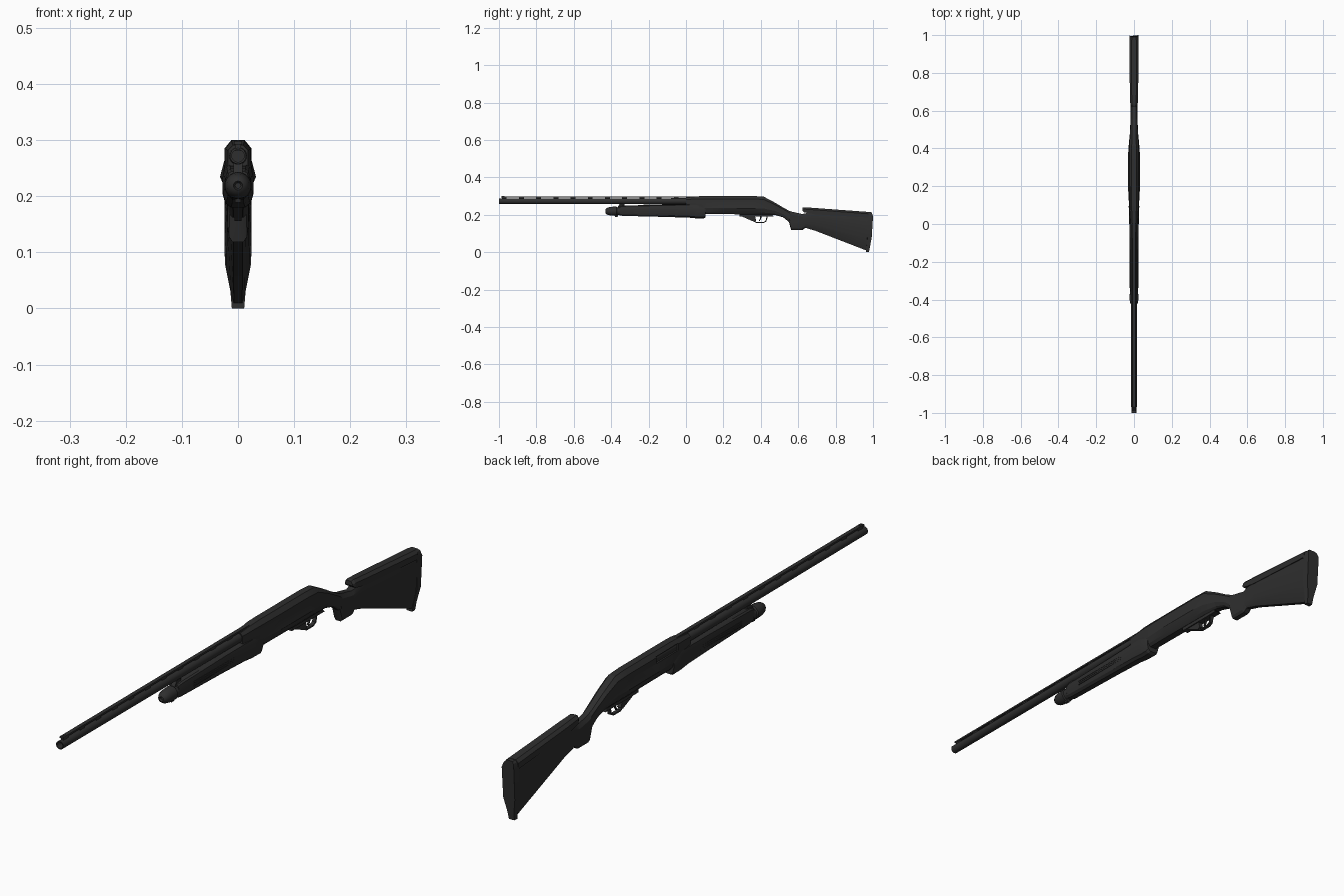
import bpy, bmesh
from math import sin, cos, pi, radians

mat = bpy.data.materials.new("dark_polymer")
mat.diffuse_color = (0.028, 0.028, 0.028, 1)


def build(name, verts, faces, smooth=30):
    bm = bmesh.new()
    vs = [bm.verts.new(v) for v in verts]
    for f in faces:
        bm.faces.new([vs[i] for i in f])
    bmesh.ops.recalc_face_normals(bm, faces=bm.faces)
    me = bpy.data.meshes.new(name)
    bm.to_mesh(me)
    bm.free()
    me.materials.append(mat)
    ob = bpy.data.objects.new(name, me)
    bpy.context.collection.objects.link(ob)
    bpy.ops.object.select_all(action='DESELECT')
    ob.select_set(True)
    bpy.context.view_layer.objects.active = ob
    if smooth:
        bpy.ops.object.shade_smooth_by_angle(angle=radians(smooth))
    return ob


def skin(name, rings, caps=True, closed=False, smooth=30):
    """Join equal-length rings of points into one surface."""
    n, m = len(rings[0]), len(rings)
    faces = []
    for r in range(m if closed else m - 1):
        a, b = r * n, ((r + 1) % m) * n
        faces += [(a + i, a + (i + 1) % n, b + (i + 1) % n, b + i) for i in range(n)]
    if caps and not closed:
        faces += [tuple(range(n)), tuple(range((m - 1) * n, m * n))]
    return build(name, [p for r in rings for p in r], faces, smooth)


def loft(name, stations, smooth=20):
    """Each station: y, then right-hand (halfwidth, z) points from bottom to top; mirrored in x."""
    rings = []
    for y, pts in stations:
        rings.append([(w, y, z) for w, z in pts] + [(-w, y, z) for w, z in reversed(pts)])
    return skin(name, rings, smooth=smooth)


def lathe(name, zc, profile, n=20, closed=False):
    """Turn a (y, radius) profile about an axis along y at height zc."""
    rings = [[(r * cos(2 * pi * i / n), y, zc + r * sin(2 * pi * i / n)) for i in range(n)]
             for y, r in profile]
    return skin(name, rings, closed=closed, smooth=35)


def prism(name, pts, w, x=0, smooth=0):
    """Extrude a (y, z) outline sideways by half-width w."""
    return skin(name, [[(x + s * w, y, z) for y, z in pts] for s in (-1, 1)], smooth=smooth)


def box(name, x, y0, y1, z0, z1, w):
    return prism(name, [(y0, z0), (y1, z0), (y1, z1), (y0, z1)], w, x)


# Barrel with an open bore
lathe("barrel", 0.272, [(-1, 0.011), (-1, 0.0145), (0.1, 0.0165), (0.1, 0.011)], closed=True)
lathe("bore_floor", 0.272, [(-0.9, 0.0112), (-0.89, 0.0112)])

# Raised sighting rib, its posts and bead
box("sight_rib", 0, -0.99, 0.06, 0.2925, 0.2985, 0.007)
for i in range(12):
    y = -0.985 + i * 0.092
    box("rib_post", 0, y, y + 0.026, 0.281, 0.294, 0.005)
lathe("bead_sight", 0.2985, [(-0.985, 0.0015), (-0.97, 0.0015)], 8)

# Magazine tube, cap and the ring joining it to the barrel
lathe("magazine_tube", 0.219, [(-0.38, 0.018), (0.1, 0.018)])
lathe("magazine_cap", 0.219, [(-0.425, 0.005), (-0.431, 0.008), (-0.428, 0.014), (-0.418, 0.02),
                              (-0.40, 0.0235), (-0.372, 0.0245), (-0.368, 0.021), (-0.352, 0.021)])
prism("barrel_ring", [(-0.375, 0.225), (-0.33, 0.225), (-0.33, 0.265), (-0.35, 0.265)], 0.008)
prism("sling_stud", [(-0.385, 0.205), (-0.36, 0.205), (-0.365, 0.189), (-0.38, 0.189)], 0.005)


# Pump fore-end, flared toward the rear
def pump(y, zb, zt, w):
    return (y, [(w * 0.45, zb), (w * 0.82, zb + 0.008), (w, zb + 0.026),
                (w, zt - 0.02), (w * 0.85, zt - 0.004), (w * 0.6, zt)])


loft("fore_end", [pump(-0.358, 0.198, 0.244, 0.020), pump(-0.34, 0.194, 0.249, 0.0225),
                  pump(-0.1, 0.188, 0.254, 0.0235), pump(0.02, 0.184, 0.256, 0.0255),
                  pump(0.06, 0.180, 0.256, 0.027), pump(0.095, 0.180, 0.25, 0.028),
                  pump(0.105, 0.186, 0.245, 0.026)])
for s in (-1, 1):
    for i in range(3):
        z = 0.213 + i * 0.007
        box("grip_ridge", s * 0.0225, -0.28, -0.02, z, z + 0.003, 0.002)


# Receiver and wrist in one body, swelling at mid height
def body(y, zb, zt, wb, wm, wt, wtop):
    h = zt - zb
    return (y, [(wb * 0.6, zb), (wb, zb + h * 0.1), (wm, zb + h * 0.33),
                (wt, zb + h * 0.62), (wt, zb + h * 0.84), (wtop, zt)])


receiver = loft("receiver", [
    body(0.0, 0.232, 0.291, 0.014, 0.018, 0.018, 0.009),
    body(0.07, 0.21, 0.299, 0.020, 0.025, 0.0225, 0.012),
    body(0.11, 0.203, 0.300, 0.021, 0.027, 0.0235, 0.012),
    body(0.2, 0.203, 0.300, 0.022, 0.032, 0.0245, 0.012),
    body(0.36, 0.202, 0.300, 0.022, 0.032, 0.0245, 0.012),
    body(0.415, 0.202, 0.297, 0.021, 0.028, 0.0245, 0.012),
    body(0.475, 0.199, 0.265, 0.017, 0.0225, 0.021, 0.011)])

# Ejection port cut in the left side, with the bolt behind it
cutter = box("port_cutter", -0.027, 0.075, 0.2, 0.263, 0.287, 0.009)
cutter.hide_render = True
mod = receiver.modifiers.new("port", 'BOOLEAN')
mod.object, mod.solver = cutter, 'EXACT'
bpy.context.view_layer.objects.active = receiver
bpy.ops.object.modifier_apply(modifier=mod.name)
bpy.data.objects.remove(cutter)
lathe("bolt", 0.275, [(0.078, 0.0105), (0.198, 0.0105)], 12).location.x = -0.009

# Wrist, pistol grip and butt
loft("stock", [
    body(0.475, 0.199, 0.265, 0.017, 0.0225, 0.021, 0.011),
    body(0.52, 0.186, 0.238, 0.016, 0.020, 0.019, 0.010),
    body(0.55, 0.162, 0.222, 0.015, 0.019, 0.018, 0.010),
    body(0.562, 0.118, 0.217, 0.016, 0.019, 0.018, 0.010),
    body(0.622, 0.118, 0.204, 0.016, 0.019, 0.018, 0.010),
    body(0.638, 0.13, 0.207, 0.014, 0.018, 0.018, 0.013),
    body(0.69, 0.115, 0.221, 0.013, 0.019, 0.02, 0.015),
    body(0.972, 0.006, 0.205, 0.0125, 0.021, 0.0235, 0.016)])


# Raised cheek comb overhanging the wrist
def comb(y, zb, zt, w):
    return (y, [(w, zb), (w, zt - 0.01), (w * 0.55, zt)])


loft("cheek_comb", [comb(0.622, 0.222, 0.237, 0.015), comb(0.632, 0.213, 0.24, 0.0195),
                    comb(0.69, 0.202, 0.236, 0.022), comb(0.975, 0.185, 0.215, 0.0245)])


# Recoil pad, gently bowed at the heel and pinched at the toe
def pad(ys, k):
    pts = [(0.011, 0.0), (0.0135, 0.03), (0.0235, 0.08), (0.0245, 0.19), (0.019, 0.208), (0.012, 0.214)]
    right = [(w * k, y, z) for (w, z), y in zip(pts, ys)]
    return right + [(-x, y, z) for x, y, z in reversed(right)]


skin("recoil_pad", [pad([0.962, 0.966, 0.97, 0.97, 0.97, 0.97], 1),
                    pad([0.978, 0.984, 0.993, 1.0, 0.995, 0.99], 0.97)], smooth=20)

# Trigger group: solid front wedge, open guard loop and trigger
prism("trigger_plate", [(0.285, 0.19), (0.47, 0.19), (0.455, 0.203), (0.285, 0.21)], 0.012)
prism("guard_wedge", [(0.29, 0.2), (0.30, 0.19), (0.365, 0.162), (0.375, 0.168), (0.367, 0.2)], 0.008)
outer = [(0.36, 0.165), (0.375, 0.156), (0.415, 0.156), (0.43, 0.164), (0.438, 0.195)]
inner = [(0.432, 0.195), (0.425, 0.167), (0.413, 0.161), (0.376, 0.161), (0.365, 0.17)]
prism("trigger_guard", outer + inner, 0.0065)
prism("trigger", [(0.395, 0.195), (0.404, 0.195), (0.402, 0.18), (0.394, 0.166),
                  (0.39, 0.168), (0.396, 0.181)], 0.003)
